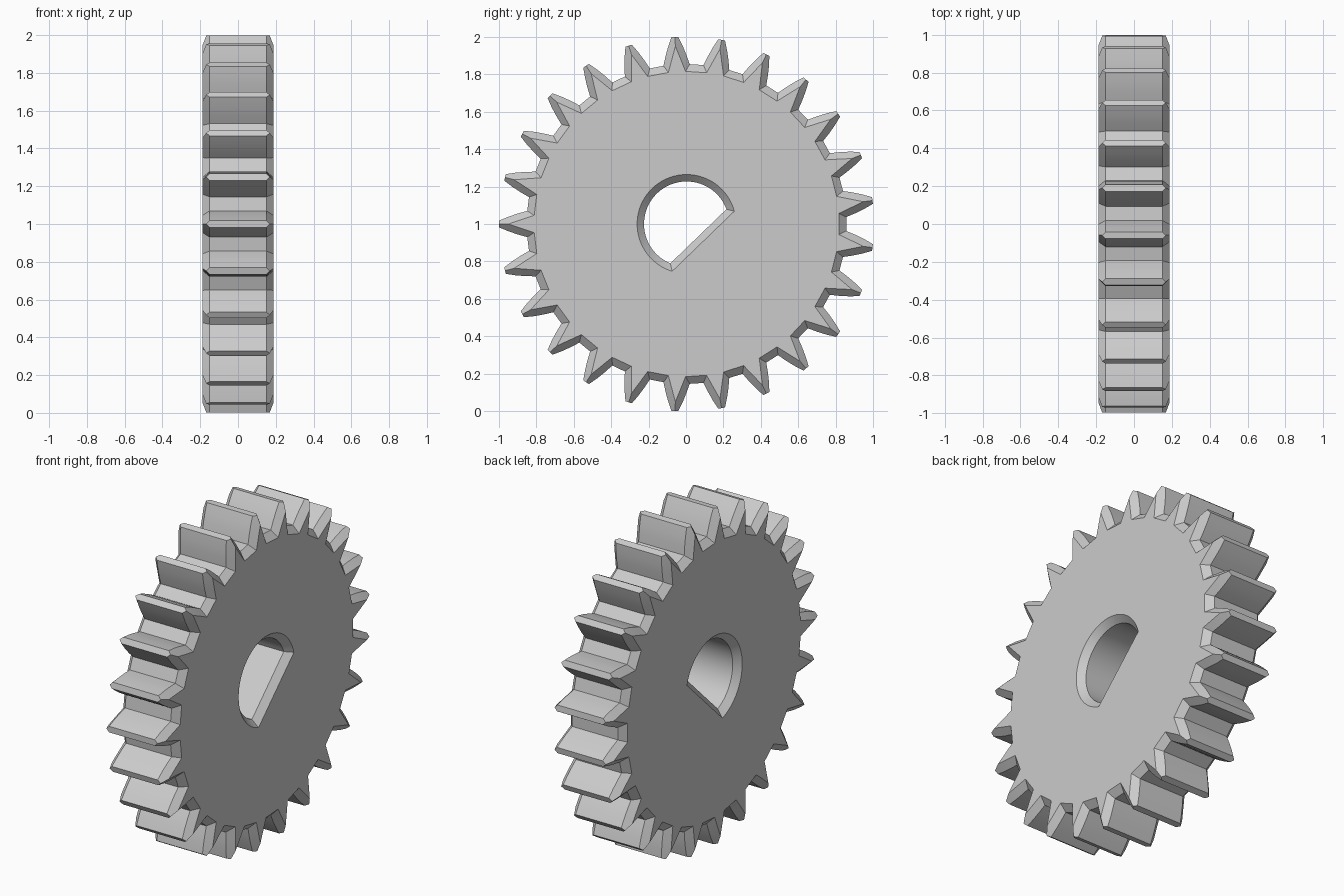
import bpy, bmesh
from math import sin, cos, acos, radians, tau

cube = bpy.data.objects.get("Cube")
if cube:
    bpy.data.objects.remove(cube)

TEETH = 25
HALF = 0.187            # half thickness
CHAMFER = 0.037
SHOULDER = HALF - CHAMFER
CENTRE_Y, CENTRE_Z = 0.003, 1.0

# One tooth: (radius, half width) of the flank and of the chamfered end face
FLANK = [(0.85, 0.07), (0.90, 0.056), (0.95, 0.039), (1.0, 0.018)]
END = [(0.813, 0.046), (0.888, 0.021), (0.95, 0)]

# Bore: round with one flat
BORE_R, BORE_FLAT, BORE_STEPS = 0.227, 0.091, 48
FLAT_ANGLE = radians(-46)

bm = bmesh.new()


def vert(x, radial, side, angle):
    """Vertex given along and across the direction at this angle."""
    return bm.verts.new((x,
                         CENTRE_Y + radial * cos(angle) - side * sin(angle),
                         CENTRE_Z + radial * sin(angle) + side * cos(angle)))


def tooth_end(sign, angle):
    """Vertices of one end of a tooth, with the chamfers between them."""
    low, high = ([vert(sign * SHOULDER, r, s * h, angle) for r, h in FLANK]
                 for s in (-1, 1))
    face_low = [vert(sign * HALF, r, -h, angle) for r, h in END]
    face_high = [vert(sign * HALF, r, h, angle) for r, h in END[:-1]] + face_low[-1:]
    tip_r, tip_h = FLANK[-1]
    ridge = vert(sign * (SHOULDER + tip_h), tip_r, 0, angle)
    for rim, face in ((low, face_low), (high, face_high)):
        inner = face + [ridge]
        for i in range(len(rim) - 1):
            bm.faces.new((rim[i], rim[i + 1], inner[i + 1], inner[i]))
    return low, high, face_low, face_high, ridge


def bore_loop(x, grow):
    """D-shaped loop of the bore, widened by grow."""
    r, flat = BORE_R + grow, BORE_FLAT + grow
    start = acos(flat / r)
    sweep = tau - 2 * start
    return [vert(x, r, 0, FLAT_ANGLE + start + sweep * i / BORE_STEPS)
            for i in range(BORE_STEPS + 1)]


def bridge(a, b):
    for i in range(len(a)):
        j = (i + 1) % len(a)
        bm.faces.new((a[i], a[j], b[j], b[i]))


def edges_of(loop):
    for a, b in zip(loop, loop[1:] + loop[:1]):
        yield bm.edges.get((a, b)) or bm.edges.new((a, b))


# Teeth
angles = [tau / 2 + tau * i / TEETH for i in range(TEETH)]
right = [tooth_end(-1, a) for a in angles]
left = [tooth_end(1, a) for a in angles]
for i in range(TEETH):
    r, l = right[i], left[i]
    for k in (0, 1):
        for n in range(len(FLANK) - 1):
            bm.faces.new((r[k][n], r[k][n + 1], l[k][n + 1], l[k][n]))
    # Tip land, pointed at both ends
    bm.faces.new((r[0][-1], r[4], r[1][-1], l[1][-1], l[4], l[0][-1]))
    # Root land and its chamfers
    rn, ln = right[(i + 1) % TEETH], left[(i + 1) % TEETH]
    bm.faces.new((r[1][0], rn[0][0], ln[0][0], l[1][0]))
    for cur, nxt in ((r, rn), (l, ln)):
        bm.faces.new((cur[1][0], nxt[0][0], nxt[2][0], cur[3][0]))

# Bore wall with chamfered mouths
bores = [bore_loop(-HALF, CHAMFER), bore_loop(-SHOULDER, 0),
         bore_loop(SHOULDER, 0), bore_loop(HALF, CHAMFER)]
for a, b in zip(bores, bores[1:]):
    bridge(a, b)

# Flat side faces around the bore
for ends, bore in ((right, bores[0]), (left, bores[-1])):
    outline = [v for e in ends for v in e[2] + e[3][-2::-1]]
    rim = list(edges_of(outline)) + list(edges_of(bore))
    bmesh.ops.triangle_fill(bm, edges=rim, use_beauty=True)

bmesh.ops.recalc_face_normals(bm, faces=bm.faces)
mesh = bpy.data.meshes.new("gear_wheel")
bm.to_mesh(mesh)
bm.free()

grey = bpy.data.materials.new("light_grey")
grey.use_nodes = True
colour = (0.6, 0.6, 0.6, 1)
grey.diffuse_color = colour
grey.node_tree.nodes["Principled BSDF"].inputs["Base Color"].default_value = colour
mesh.materials.append(grey)

gear = bpy.data.objects.new("gear_wheel", mesh)
bpy.context.collection.objects.link(gear)
bpy.ops.object.select_all(action='DESELECT')
gear.select_set(True)
bpy.context.view_layer.objects.active = gear
bpy.ops.object.shade_smooth_by_angle(angle=radians(20))
